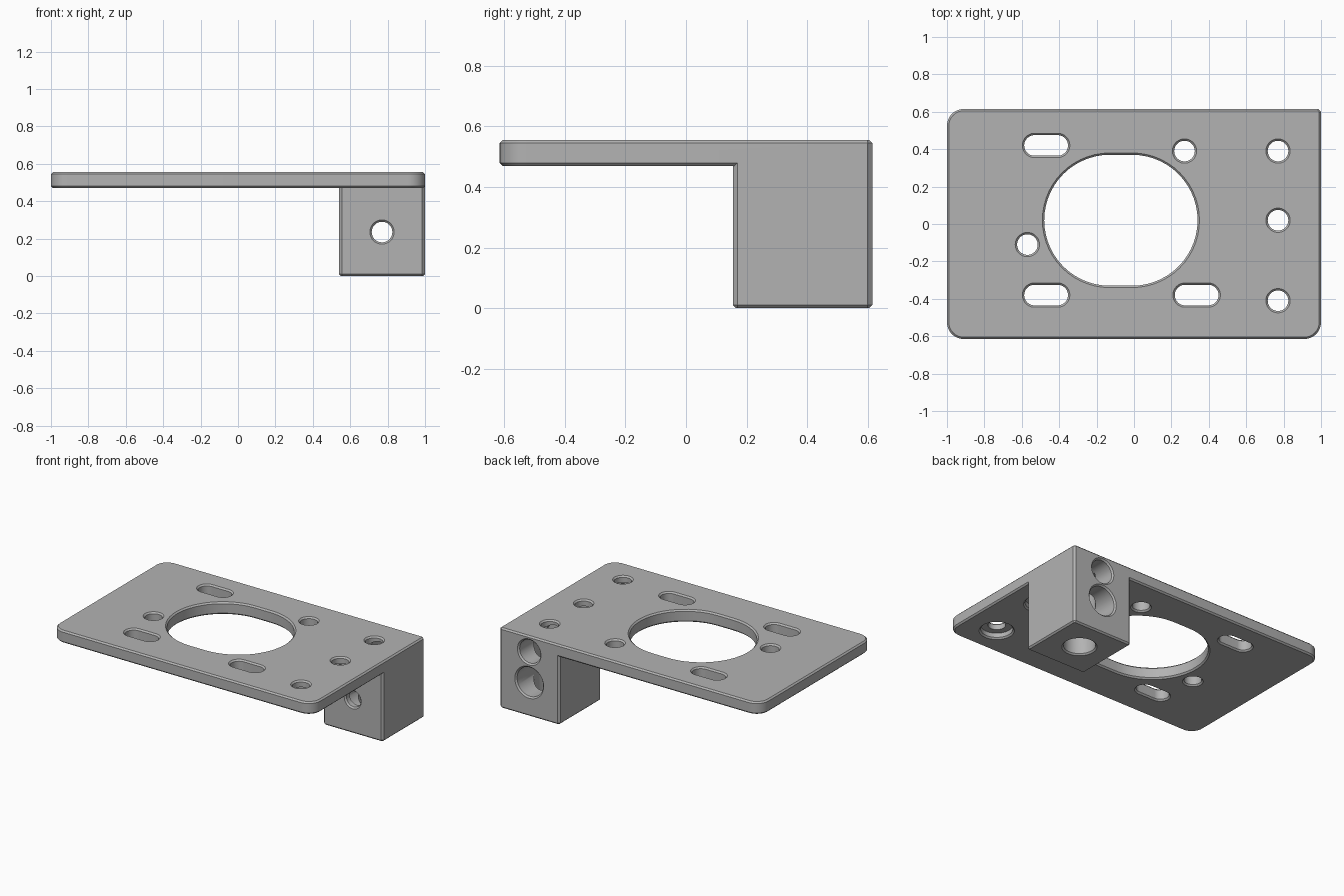
import bpy
import bmesh
import math
from mathutils import Matrix

cube = bpy.data.objects.get("Cube")
if cube:
    bpy.data.objects.remove(cube, do_unlink=True)

CH = 0.01                   # edge chamfer
TOP, UNDER = 0.555, 0.47    # plate faces
R = 0.055                   # bolt hole radius
BORE = 0.055                # extra radius of a counterbore
SEAT = 0.51                 # height of the bolt head seats


def outline(hx, hy, radii, steps):
    """Rounded rectangle, corners in order ++, -+, --, +-."""
    pts = []
    for i, (sx, sy) in enumerate([(1, 1), (-1, 1), (-1, -1), (1, -1)]):
        r = radii[i]
        n = steps[i]
        for k in range(n + 1):
            a = math.pi / 2 * (i + k / n)
            pts.append((sx * (hx - r) + r * math.cos(a), sy * (hy - r) + r * math.sin(a)))
    return pts


def loft(name, centre, half, radii, levels, steps=(14,) * 4, along_y=False):
    """Stack outlines at (height, growth) levels into a closed solid."""
    bm = bmesh.new()
    rings = []
    for z, g in levels:
        pts = outline(half[0] + g, half[1] + g, [r + g for r in radii], steps)
        rings.append([bm.verts.new((centre[0] + x, centre[1] + y, z)) for x, y in pts])
    for low, high in zip(rings, rings[1:]):
        for i in range(len(low)):
            j = (i + 1) % len(low)
            bm.faces.new((low[i], low[j], high[j], high[i]))
    bm.faces.new(rings[0][::-1])
    bm.faces.new(rings[-1])
    bmesh.ops.remove_doubles(bm, verts=bm.verts, dist=1e-5)
    if along_y:
        bm.transform(Matrix.Rotation(-math.pi / 2, 4, 'X'))
    bmesh.ops.recalc_face_normals(bm, faces=bm.faces)
    mesh = bpy.data.meshes.new(name)
    bm.to_mesh(mesh)
    bm.free()
    obj = bpy.data.objects.new(name, mesh)
    bpy.context.collection.objects.link(obj)
    return obj


def combine(target, tool, operation):
    mod = target.modifiers.new(operation.title(), 'BOOLEAN')
    mod.operation = operation
    mod.solver = 'EXACT'
    mod.object = tool
    bpy.context.view_layer.objects.active = target
    bpy.ops.object.modifier_apply(modifier=mod.name)
    bpy.data.objects.remove(tool, do_unlink=True)


def slot(x, y, hx, r, levels):
    combine(bracket, loft("cutter", (x, y), (hx, r), (r,) * 4, levels), 'DIFFERENCE')


def back_bore(x, z, r, levels):
    tool = loft("cutter", (x, -z), (r, r), (r,) * 4, levels, along_y=True)
    combine(bracket, tool, 'DIFFERENCE')


# Plate with three round corners and one square corner above the block
bracket = loft("mounting_bracket", (0, 0), (1, 0.615), (0.015, 0.09, 0.09, 0.09),
               [(UNDER, -CH), (UNDER + CH, 0), (TOP - CH, 0), (TOP, -CH)],
               steps=(1, 10, 10, 10))

# Clamp block below the back corner
block = loft("block", (0.77, 0.385), (0.23, 0.23), (0.015,) * 4,
             [(0, -CH), (CH, 0), (0.52, 0)], steps=(1,) * 4)
combine(bracket, block, 'UNION')

# Chamfered through openings in the plate
through = [(UNDER - CH, 2 * CH), (UNDER + CH, 0), (TOP - CH, 0), (TOP + CH, 2 * CH)]
slot(-0.07, 0.02, 0.41, 0.35, through)
for x, y in [(-0.47, 0.42), (-0.47, -0.38), (0.335, -0.38)]:
    slot(x, y, 0.117, R, through)
for x, y in [(0.27, 0.39), (-0.57, -0.11)]:
    slot(x, y, R, R, through)

# Bolt holes counterbored from below, the last one through the block
for y, base in [(-0.41, UNDER), (0.02, UNDER), (0.39, 0)]:
    slot(0.77, y, R, R, [(base - CH, BORE + CH), (base + CH, BORE - CH), (SEAT, BORE - CH),
                         (SEAT, 0), (TOP - CH, 0), (TOP + CH, 2 * CH)])

# Bolt hole through the block, counterbored from the back
back_bore(0.77, 0.235, R, [(0.145, 2 * CH), (0.165, 0), (0.2, 0), (0.2, BORE - CH),
                           (0.605, BORE - CH), (0.625, BORE + CH)])
# Blind rod socket above it
back_bore(0.77, 0.445, 0.08, [(0.3, 0), (0.605, 0), (0.625, 2 * CH)])

# Single grey material
grey = bpy.data.materials.new("plain grey")
grey.use_nodes = True
colour = (0.45, 0.45, 0.45, 1)
grey.diffuse_color = colour
grey.node_tree.nodes["Principled BSDF"].inputs["Base Color"].default_value = colour
bracket.data.materials.clear()
bracket.data.materials.append(grey)
for face in bracket.data.polygons:
    face.material_index = 0

bpy.ops.object.select_all(action='DESELECT')
bracket.select_set(True)
bpy.context.view_layer.objects.active = bracket
bpy.ops.object.shade_smooth_by_angle(angle=math.radians(30))
